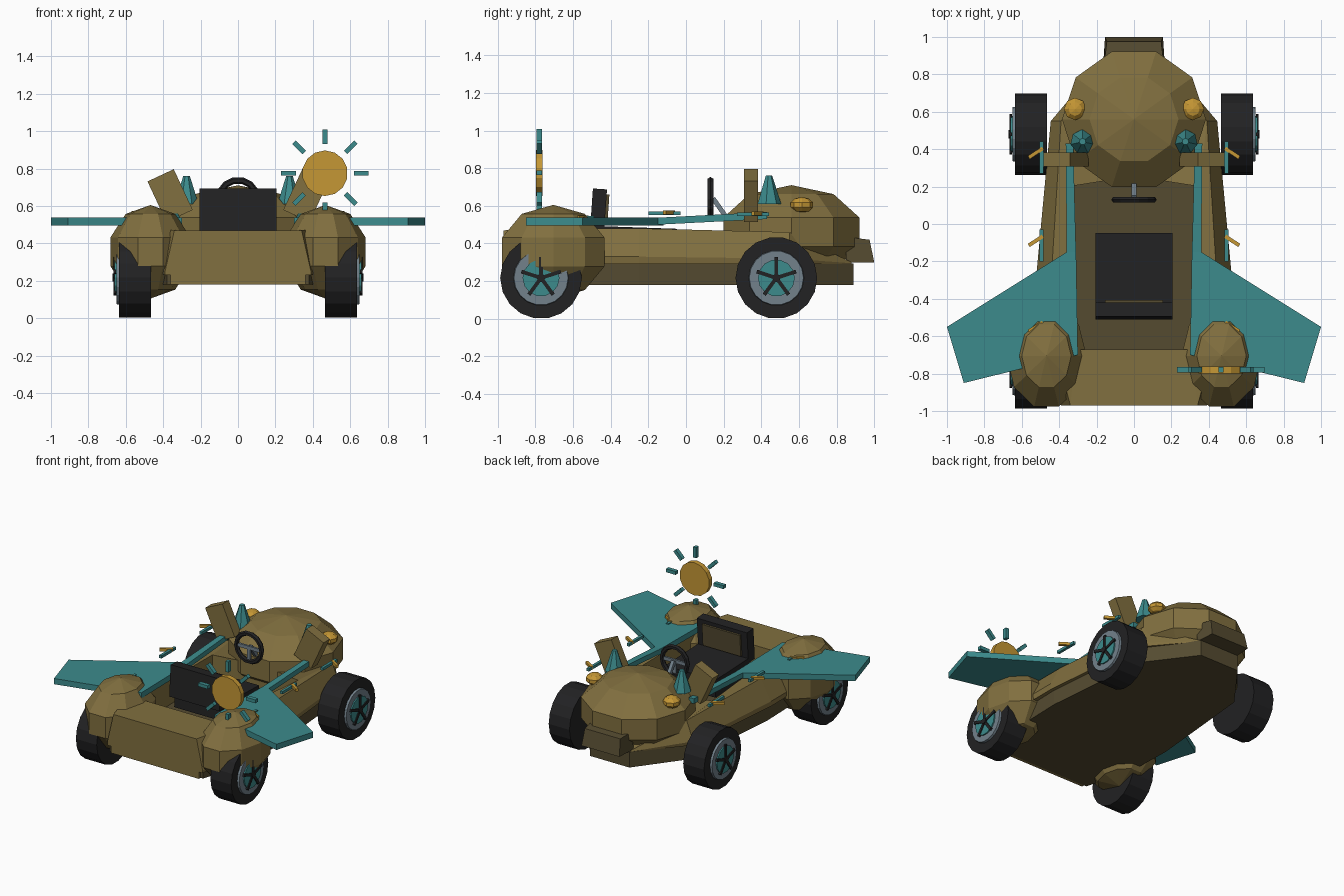
import bpy, bmesh, math
from mathutils import Matrix, Vector, Euler

if "Cube" in bpy.data.objects:
    bpy.data.objects.remove(bpy.data.objects["Cube"])


def mat(name, r, g, b):
    m = bpy.data.materials.new(name)
    m.diffuse_color = (r, g, b, 1)
    m.use_nodes = True
    m.node_tree.nodes["Principled BSDF"].inputs["Base Color"].default_value = m.diffuse_color
    return m


OLIVE = mat("olive brown", .22, .16, .05)
DARK = mat("dark brown", .09, .07, .03)
TEAL = mat("teal", .045, .26, .265)
ORANGE = mat("orange", .56, .31, .035)
BLACK = mat("black", .016, .016, .017)
GREY = mat("steel grey", .17, .22, .26)


def finish(name, bm, *mats):
    bmesh.ops.recalc_face_normals(bm, faces=bm.faces)
    me = bpy.data.meshes.new(name)
    bm.to_mesh(me)
    bm.free()
    for m in mats:
        me.materials.append(m)
    ob = bpy.data.objects.new(name, me)
    bpy.context.collection.objects.link(ob)
    return ob


def xform(loc, rot=(0, 0, 0), scale=(1, 1, 1)):
    return Matrix.LocRotScale(Vector(loc), Euler(rot), Vector(scale))


def box(name, m, loc, size, rot=(0, 0, 0)):
    bm = bmesh.new()
    bmesh.ops.create_cube(bm, size=1, matrix=xform(loc, rot, size))
    return finish(name, bm, m)


def cone(name, m, loc, r1, r2, depth, n, rot=(0, 0, 0)):
    bm = bmesh.new()
    bmesh.ops.create_cone(bm, cap_ends=True, segments=n, radius1=r1, radius2=r2,
                          depth=depth, matrix=xform(loc, rot))
    return finish(name, bm, m)


def ball(name, m, loc, radii, seg, rings):
    """Squashed sphere with a corner pointing along x."""
    bm = bmesh.new()
    bmesh.ops.create_uvsphere(bm, u_segments=seg, v_segments=rings, radius=1,
                              matrix=xform(loc, (0, 0, 0), radii) @ xform((0, 0, 0), (0, 0, math.pi / 2)))
    return finish(name, bm, m)


def loft(name, levels, *mats):
    """Join closed rings of points; the last cap takes the last material."""
    bm = bmesh.new()
    rings = [[bm.verts.new(p) for p in lv] for lv in levels]
    n = len(rings[0])
    for a, b in zip(rings, rings[1:]):
        for i in range(n):
            j = (i + 1) % n
            bm.faces.new((a[i], a[j], b[j], b[i]))
    bm.faces.new(rings[0])
    bm.faces.new(rings[-1]).material_index = len(mats) - 1
    return finish(name, bm, *mats)


def plan(rows):
    """Symmetric ring from (half width, y, z) rows."""
    return [(w, y, z) for w, y, z in rows] + [(-w, y, z) for w, y, z in reversed(rows)]


# dark floor slab under the body
slab = [(.38, -.95), (.48, -.6), (.49, -.25), (.415, .55), (.16, .89)]
loft("floor_slab", [plan([(w, y, z) for w, y in slab]) for z in (.18, .295)], DARK)

# body tub with open cockpit
loft("body_tub", [
    plan([(.39, -.97, .23), (.515, -.6, .29), (.515, -.25, .29), (.44, .55, .29), (.16, .88, .29)]),
    plan([(.39, -.97, .25), (.52, -.6, .33), (.52, -.25, .33), (.445, .55, .32), (.165, .88, .295)]),
    plan([(.34, -.97, .47), (.44, -.6, .48), (.44, -.25, .48), (.39, .55, .46), (.16, .88, .30)]),
    plan([(.31, -.67, .47), (.32, -.6, .48), (.33, -.25, .48), (.35, .2, .46), (.16, .23, .46)]),
    plan([(.31, -.67, .30), (.32, -.6, .30), (.33, -.25, .30), (.35, .2, .30), (.16, .23, .30)]),
], OLIVE, DARK)
box("rear_panel", OLIVE, (0, -.955, .215), (.72, .03, .07))

# rounded nose and front bumper
ball("nose", OLIVE, (0, .56, .46), (.405, .40, .25), 10, 5)
loft("front_bumper", [
    plan([(.165, .85, .30), (.155, 1.0, .30)]),
    plan([(.16, .85, .435), (.145, .975, .42)])], DARK)

# seat
box("seat_cushion", BLACK, (0, -.25, .42), (.41, .40, .13), (math.radians(-2), 0, 0))
box("seat_back", BLACK, (0, -.465, .575), (.41, .075, .23), (math.radians(-4), 0, 0))
box("seat_pad", DARK, (0, -.425, .58), (.31, .025, .16), (math.radians(-4), 0, 0))

# steering wheel
bm = bmesh.new()
N, M = 14, 6
grid = []
for i in range(N):
    a = 2 * math.pi * i / N
    ring = []
    for j in range(M):
        b = 2 * math.pi * j / M
        r = .103 + .018 * math.cos(b)
        ring.append(bm.verts.new((r * math.cos(a), .13 + .018 * math.sin(b), .635 + r * math.sin(a))))
    grid.append(ring)
for i in range(N):
    for j in range(M):
        bm.faces.new((grid[i][j], grid[(i + 1) % N][j],
                      grid[(i + 1) % N][(j + 1) % M], grid[i][(j + 1) % M]))
finish("steering_wheel", bm, BLACK)
box("steering_crossbar", GREY, (0, .13, .635), (.19, .015, .025))
box("steering_lower_spoke", GREY, (0, .13, .585), (.025, .015, .09))
box("steering_column", GREY, (0, .175, .595), (.025, .025, .11), (math.radians(35), 0, 0))

for s, side in ((1, "right"), (-1, "left")):
    # wheels
    for y, end in ((.48, "front"), (-.77, "rear")):
        tag = f"{end}_{side}_"
        turn = (0, s * math.pi / 2, 0)
        cone(tag + "tyre", BLACK, (s * .55, y, .217), .217, .217, .17, 18, turn)
        cone(tag + "rim", GREY, (s * .64, y, .217), .148, .144, .02, 18, turn)
        cone(tag + "wheel_disc", TEAL, (s * .652, y, .217), .098, .098, .014, 14, turn)
        cone(tag + "hub", BLACK, (s * .661, y, .217), .022, .022, .02, 8, turn)
        for k in range(5):
            a = math.radians(90 + 72 * k)
            box(tag + "spoke", BLACK,
                (s * .659, y + .055 * math.cos(a), .217 + .055 * math.sin(a)),
                (.014, .11, .02), (a, 0, 0))

    # rear fenders
    ball(side + "_rear_fender", OLIVE, (s * .468, -.705, .355), (.225, .30, .25), 10, 5)

    # wings and cockpit rails
    wing = [(.31, -.12), (.36, -.15), (1.0, -.55), (.91, -.85), (.30, -.70)]
    loft(side + "_wing", [[(s * x, y, z) for x, y in wing] for z in (.495, .537)], TEAL)
    rail = [(.325, .43, .53), (.365, .43, .53), (.36, -.15, .50), (.31, -.15, .50)]
    loft(side + "_rail", [[(s * x, y, z + h) for x, y, z in rail] for h in (0, .037)], TEAL)

    # small side guns
    for y, z in ((.355, .555), (-.115, .56), (-.575, .535)):
        box(side + "_gun_mount", TEAL, (s * .495, y, z), (.02, .17, .02))
        box(side + "_gun_barrel", ORANGE, (s * .525, y + .025, z + .004), (.09, .02, .02),
            (0, 0, -s * math.radians(33)))

    # tilted blocks, cones and lamps beside the nose
    box(side + "_block", OLIVE, (s * .363, .345, .655), (.155, .075, .24),
        (0, s * math.radians(25), 0))
    cone(side + "_cone", TEAL, (s * .275, .44, .685), .066, .018, .15, 7)
    ball(side + "_lamp", ORANGE, (s * .315, .615, .605), (.063, .063, .042), 8, 5)

# sun shaped ornament on the right fender
SUN = (.465, -.78, .775)
cone("sun_disc", ORANGE, SUN, .122, .122, .036, 14, (math.pi / 2, 0, 0))
for k in range(8):
    a = k * math.pi / 4
    box("sun_ray", TEAL, (SUN[0] + .195 * math.sin(a), SUN[1], SUN[2] + .195 * math.cos(a)),
        (.025, .03, .078), (0, a, 0))
